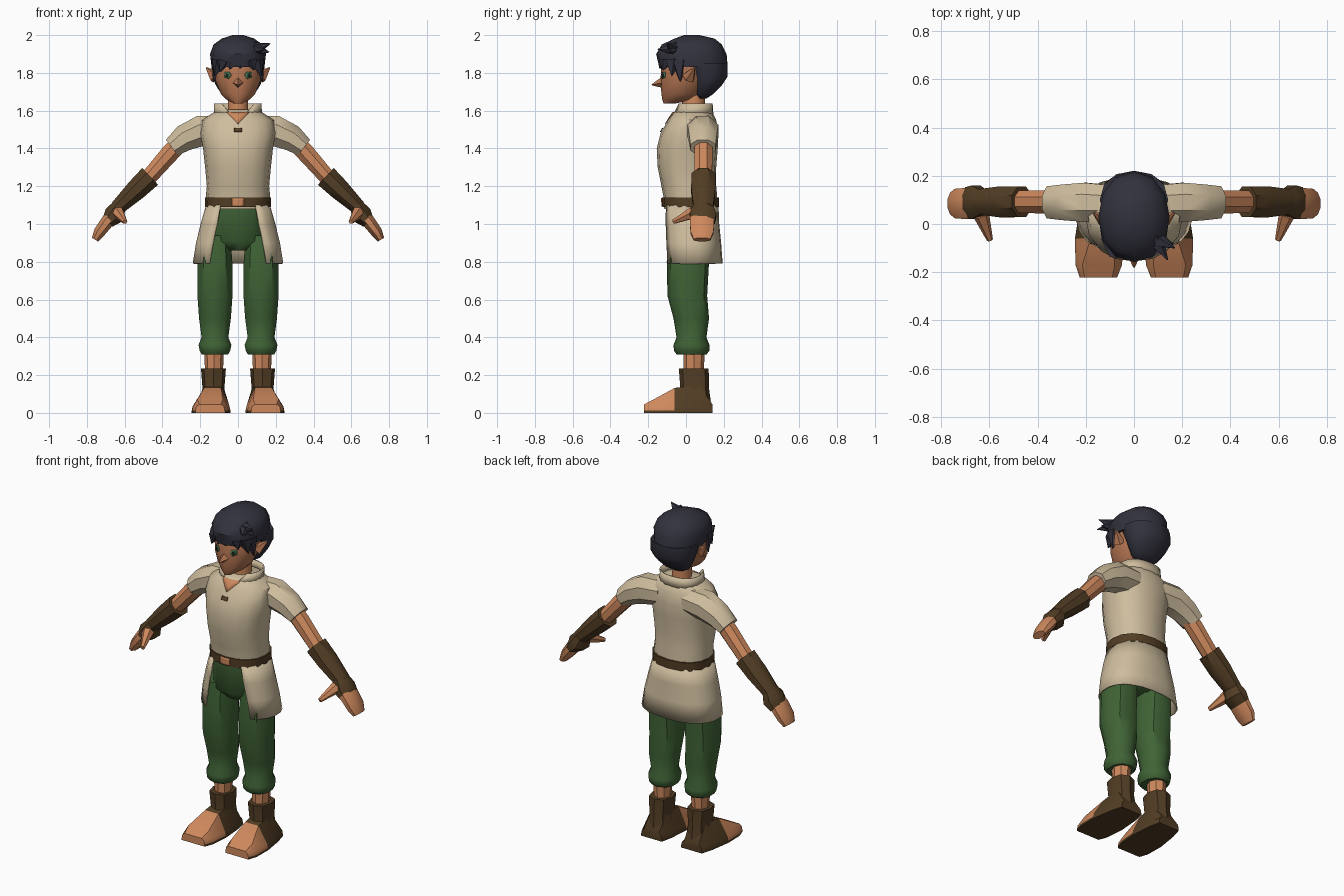
import bpy, bmesh, math
from mathutils import Vector
from mathutils.bvhtree import BVHTree

if "Cube" in bpy.data.objects:
    bpy.data.objects.remove(bpy.data.objects["Cube"])


def mat(name, rgb):
    m = bpy.data.materials.new(name)
    m.diffuse_color = (*rgb, 1)
    m.use_nodes = True
    m.node_tree.nodes["Principled BSDF"].inputs["Base Color"].default_value = m.diffuse_color
    return m


SKIN = mat("skin", (0.62, 0.25, 0.11))
FACE = mat("face_skin", (0.46, 0.18, 0.085))
CLOTH = mat("linen", (0.62, 0.51, 0.34))
GREEN = mat("green_cloth", (0.05, 0.125, 0.036))
LEATHER = mat("leather", (0.085, 0.047, 0.018))
HAIR = mat("dark_hair", (0.032, 0.032, 0.048))
IRIS = mat("eye_green", (0.06, 0.17, 0.08))
PUPIL = mat("pupil", (0.015, 0.03, 0.015))


def finish(bm, name, mats, mirror=False, angle=40, rule=None, thick=0):
    bmesh.ops.recalc_face_normals(bm, faces=bm.faces)
    mats = mats if isinstance(mats, list) else [mats]
    if rule:
        for f in bm.faces:
            f.material_index = rule(f.calc_center_median())
    me = bpy.data.meshes.new(name)
    bm.to_mesh(me)
    bm.free()
    for m in mats:
        me.materials.append(m)
    me.shade_smooth()
    me.set_sharp_from_angle(angle=math.radians(angle))
    ob = bpy.data.objects.new(name, me)
    bpy.context.collection.objects.link(ob)
    if thick:
        s = ob.modifiers.new("thickness", 'SOLIDIFY')
        s.thickness, s.offset = thick, 0
    if mirror:
        ob.modifiers.new("mirror", 'MIRROR').use_mirror_merge = False
    return ob


def skin_rings(rings, closed=True):
    bm = bmesh.new()
    vs = [[bm.verts.new(p) for p in r] for r in rings]
    n = len(vs[0])
    for a, b in zip(vs, vs[1:]):
        for i in range(n if closed else n - 1):
            j = (i + 1) % n
            bm.faces.new((a[i], a[j], b[j], b[i]))
    if closed:
        bm.faces.new(vs[0])
        bm.faces.new(vs[-1])
    return bm


def power(v, p):
    return math.copysign(abs(v) ** p, v)


def oval(z, yf, yb, rx, t, p=1, cx=0):
    """Point on a horizontal oval, t = 0 at the front."""
    return (cx + rx * power(math.sin(t), p),
            (yf + yb) / 2 - (yb - yf) / 2 * power(math.cos(t), p), z)


def loft(name, rings, mats, n=12, p=1.0, cx=0, **kw):
    """Rings are (z, front y, back y, half width)."""
    return finish(skin_rings([[oval(*r, 2 * math.pi * i / n, p, cx) for i in range(n)]
                              for r in rings]), name, mats, **kw)


def open_wrap(name, rows, mats, n=18, p=0.85):
    """Cloth open at the front; rows are oval rings plus half opening width."""
    pts = []
    for z, yf, yb, rx, gap in rows:
        a = math.asin((gap / rx) ** (1 / p))
        pts.append([oval(z, yf, yb, rx, a + (2 * math.pi - 2 * a) * i / n, p)
                    for i in range(n + 1)])
    return finish(skin_rings(pts, False), name, mats, thick=0.008)


def limb(name, pts, mats, n=8, **kw):
    """Tube bending in the xz plane; points are (x, y, z, radius, depth radius)."""
    rings = []
    for k, (x, y, z, r, ry) in enumerate(pts):
        a, b = pts[max(k - 1, 0)], pts[min(k + 1, len(pts) - 1)]
        t = Vector((b[0] - a[0], 0, b[2] - a[2])).normalized()
        side = Vector((-t.z, 0, t.x))
        rings.append([Vector((x, y, z)) + side * r * math.cos(u) + Vector((0, ry * math.sin(u), 0))
                      for u in (2 * math.pi * (i + 0.5) / n for i in range(n))])
    return finish(skin_rings(rings), name, mats, mirror=True, **kw)


def spike(name, base, tip, r, mats, r2=0.002, n=5, mirror=False):
    base, tip = Vector(base), Vector(tip)
    q = (tip - base).to_track_quat('Z', 'Y')
    rings = [[c + q @ Vector((k * math.cos(u), k * math.sin(u), 0))
              for u in (2 * math.pi * i / n for i in range(n))]
             for c, k in ((base, r), (tip, r2))]
    return finish(skin_rings(rings), name, mats, mirror=mirror)


def patch(name, corners, target, mats, lift=0.004, mirror=False):
    """Flat (x, z) shape laid onto the front of a part."""
    me = target.data
    tree = BVHTree.FromPolygons([v.co for v in me.vertices], [p.vertices[:] for p in me.polygons])
    bm = bmesh.new()
    bm.faces.new([bm.verts.new((x, -1, z)) for x, z in corners])
    bmesh.ops.subdivide_edges(bm, edges=bm.edges[:], cuts=3, use_grid_fill=True)
    for v in bm.verts:
        hit = tree.ray_cast(v.co, Vector((0, 1, 0)))[0]
        v.co.y = (hit.y if hit else -0.05) - lift
    return finish(bm, name, mats, mirror=mirror, thick=0.003)


def rect(x0, x1, z0, z1):
    return [(x0, z0), (x1, z0), (x1, z1), (x0, z1)]


# Shirt body, sleeves, collar and skirt
shirt = loft("shirt_body", [(1.08, -.115, .165, .163), (1.15, -.12, .165, .17), (1.2, -.13, .16, .165),
                            (1.3, -.15, .16, .174), (1.4, -.155, .168, .185), (1.48, -.135, .172, .20),
                            (1.55, -.095, .16, .19), (1.59, -.07, .14, .13), (1.605, -.04, .12, .09)],
             CLOTH, n=16, p=0.88)
limb("sleeve", [(.08, .085, 1.5, .08, .08), (.2, .09, 1.492, .088, .088),
                (.285, .09, 1.455, .076, .08), (.35, .09, 1.405, .056, .072)], CLOTH)
open_wrap("collar", [(1.57, -.07, .142, .125, .03), (1.637, -.055, .137, .122, .085)], CLOTH)
open_wrap("tunic_skirt", [(1.1, -.12, .168, .166, .092), (1.0, -.122, .172, .195, .11),
                          (.9, -.122, .182, .22, .132), (.79, -.12, .19, .237, .15)], CLOTH)
patch("neck_opening", [(0, 1.53), (.06, 1.592), (-.06, 1.592)], shirt, SKIN)
patch("shirt_toggle", rect(-.02, .02, 1.488, 1.508), shirt, LEATHER, .006)

# Belt with buckle
belt = loft("belt", [(1.09, -.125, .175, .174), (1.14, -.126, .175, .176)], LEATHER, n=16, p=0.88)
patch("belt_buckle", rect(-.032, .032, 1.092, 1.138), belt, SKIN)

# Trousers
loft("trouser_hips", [(.86, -.06, .09, .06), (.91, -.1, .13, .15), (1.1, -.1, .14, .15)], GREEN, p=0.85)
loft("trouser_leg", [(.31, -.05, .11, .073), (.33, -.064, .124, .085), (.36, -.066, .124, .091),
                     (.4, -.05, .108, .074), (.5, -.066, .122, .088), (.62, -.098, .112, .097),
                     (.8, -.102, .122, .096), (.94, -.09, .125, .085)],
     GREEN, n=10, p=0.9, cx=.122, mirror=True)

# Ankles and boots
loft("ankle", [(.15, -.01, .09, .045), (.33, -.015, .1, .052)], SKIN, n=8, cx=.127, mirror=True)
loft("boot_shaft", [(.03, -.05, .135, .075), (.13, -.03, .122, .058), (.235, -.038, .12, .066)],
     LEATHER, n=8, p=0.8, cx=.13, mirror=True)
# Foot sections run from heel to toe: y, sole left, sole right, top left, top right, top height
foot = [(.14, .065, .205, .085, .185, .045), (.07, .05, .225, .08, .18, .15),
        (-.06, .04, .245, .09, .18, .132), (-.17, .05, .243, .08, .215, .072),
        (-.222, .07, .225, .09, .205, .045)]
finish(skin_rings([[(a, y, 0), (b, y, 0), (b, y, .013), (b - .005, y, .035), (d, y, h),
                    (c, y, h), (a + .005, y, .035), (a, y, .013)] for y, a, b, c, d, h in foot]),
       "foot", [LEATHER, SKIN], mirror=True, rule=lambda c: int(c.y < -.061 and c.z > .014))

# Arms, bracers and hands
limb("arm", [(.28, .09, 1.455, .05, .05), (.36, .092, 1.375, .052, .052),
             (.47, .092, 1.25, .046, .05), (.56, .092, 1.17, .04, .045)], SKIN)
limb("bracer", [(.465, .092, 1.252, .066, .068), (.54, .092, 1.18, .06, .07),
                (.642, .092, 1.083, .042, .056)], LEATHER)
limb("hand_guard", [(.628, .09, 1.1, .04, .054), (.655, .09, 1.047, .06, .076),
                    (.69, .088, 1.01, .038, .07)], LEATHER)
limb("hand", [(.645, .085, 1.07, .034, .06), (.69, .085, 1.015, .038, .07),
              (.735, .085, .955, .033, .066), (.757, .085, .917, .021, .048)], SKIN)
spike("thumb", (.635, .04, 1.06), (.598, -.066, 1.012), .034, SKIN, .013, 6, True)

# Head and neck
loft("neck", [(1.5, -.02, .1, .06), (1.6, -.02, .1, .056), (1.7, -.02, .1, .056)], SKIN, n=10)
head = loft("head", [(1.637, -.118, -.06, .022), (1.66, -.126, .05, .065), (1.69, -.13, .085, .094),
                     (1.76, -.136, .12, .122), (1.83, -.13, .15, .131), (1.92, -.1, .14, .11)],
            FACE, n=14)
spike("nose", (0, -.115, 1.75), (0, -.181, 1.737), .034, FACE, .003, 4)
spike("ear", (.118, .015, 1.775), (.168, .045, 1.828), .036, FACE, .004, 5, True)
patch("eye", [(.035, 1.785), (.05, 1.768), (.073, 1.778), (.07, 1.805), (.045, 1.805)], head, IRIS,
      .003, True)
patch("pupil", rect(.05, .062, 1.778, 1.797), head, PUPIL, .006, True)

# Hair cap, nape, fringe and tufts
loft("hair_cap", [(1.83, -.142, .221, .14), (1.9, -.158, .215, .148), (1.95, -.128, .19, .13),
                  (1.982, -.06, .15, .085), (2.0, -.01, .07, .03)], HAIR, n=12, p=0.93)
loft("hair_nape", [(1.665, .06, .11, .05), (1.685, .045, .14, .085), (1.735, .035, .19, .118),
                   (1.78, .02, .22, .135), (1.85, -.02, .221, .142)], HAIR, n=12, p=0.93)
spike("sideburn", (.1, -.035, 1.86), (.13, -.03, 1.755), .048, HAIR, mirror=True)
spike("temple_lock", (.095, -.07, 1.86), (.124, -.075, 1.785), .045, HAIR, mirror=True)
for k, (bx, tx, tz) in enumerate([(-.08, -.095, 1.805), (-.03, -.045, 1.82),
                                  (.02, .01, 1.825), (.07, .085, 1.815)]):
    spike(f"fringe_{k + 1}", (bx, -.108, 1.86), (tx, -.143 + abs(tx) * .25, tz), .038, HAIR)
for k, tip in enumerate([(.17, -.1, 1.955), (.165, -.085, 1.91), (.14, -.15, 1.925)]):
    spike(f"tuft_{k + 1}", (.085, -.06, 1.925), tip, .04, HAIR)
